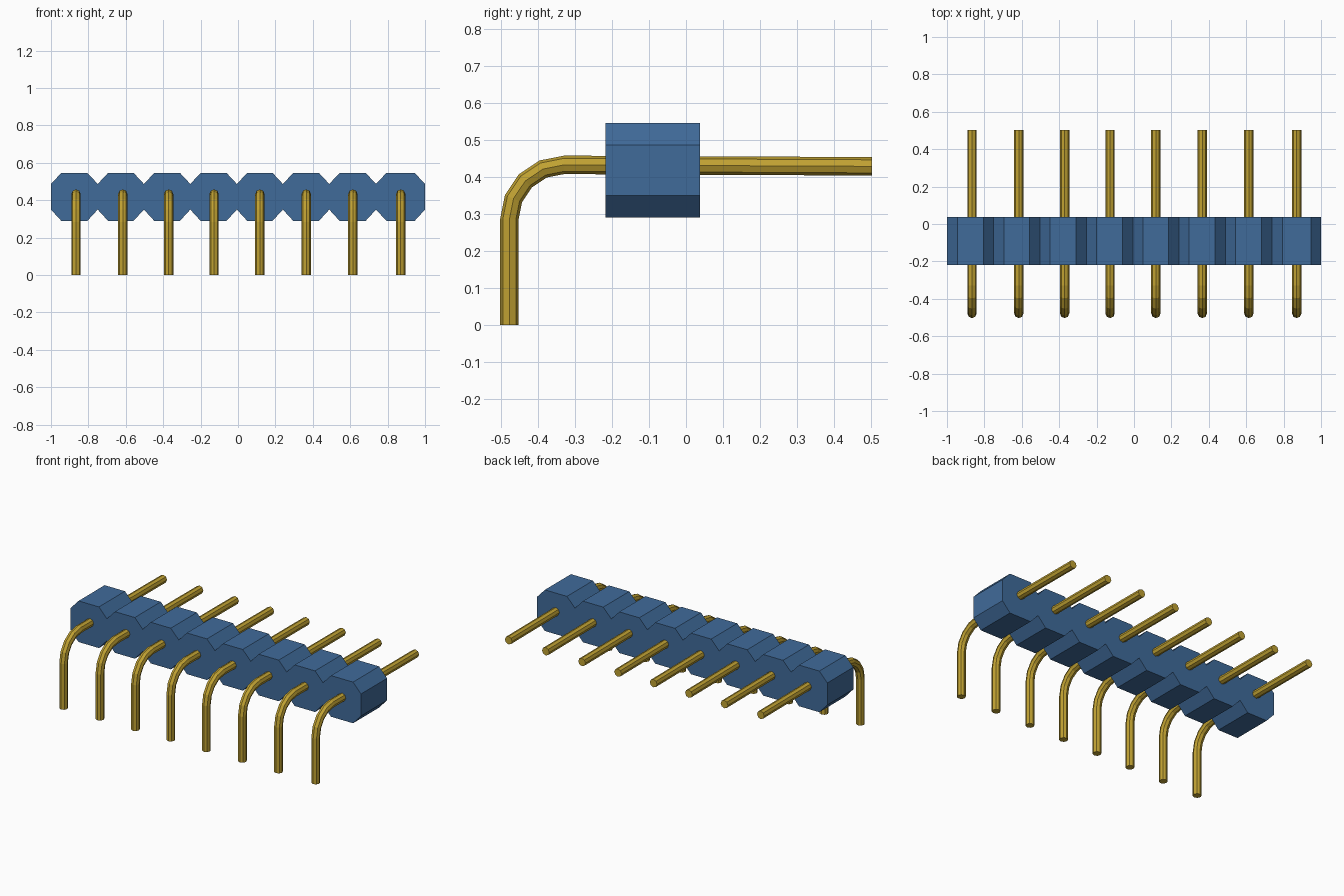
import bpy, bmesh, math
from mathutils import Vector

if "Cube" in bpy.data.objects:
    bpy.data.objects.remove(bpy.data.objects["Cube"], do_unlink=True)


def material(name, color):
    m = bpy.data.materials.new(name)
    m.use_nodes = True
    m.diffuse_color = color
    m.node_tree.nodes["Principled BSDF"].inputs["Base Color"].default_value = color
    return m


def finish(bm, name, mat):
    bmesh.ops.recalc_face_normals(bm, faces=bm.faces)
    mesh = bpy.data.meshes.new(name)
    bm.to_mesh(mesh)
    bm.free()
    mesh.materials.append(mat)
    obj = bpy.data.objects.new(name, mesh)
    bpy.context.collection.objects.link(obj)
    return obj


blue = material("blue plastic", (0.051, 0.147, 0.323, 1))
gold = material("gold metal", (0.53, 0.36, 0.032, 1))

# Housing: chain of eight chamfered cells, extruded front to back
notches = [-1, -0.75, -0.503, -0.255, -0.006, 0.24, 0.488, 0.738, 1]
TOP, UPPER, LOWER, BOTTOM = 0.546, 0.487, 0.35, 0.29
CHAMFER = 0.055
FRONT, BACK = -0.218, 0.038


def edge_line(outer, inner):
    pts = [(notches[0], inner)]
    for a, b in zip(notches, notches[1:]):
        pts += [(a + CHAMFER, outer), (b - CHAMFER, outer), (b, inner)]
    return pts


outline = edge_line(TOP, UPPER) + edge_line(BOTTOM, LOWER)[::-1]
bm = bmesh.new()
face = bm.faces.new([bm.verts.new((x, FRONT, z)) for x, z in outline])
ext = bmesh.ops.extrude_face_region(bm, geom=[face])
bmesh.ops.translate(bm, vec=(0, BACK - FRONT, 0),
                    verts=[g for g in ext["geom"] if isinstance(g, bmesh.types.BMVert)])
finish(bm, "housing", blue)

# Pins: eight-sided rods bent through a right angle
RADIUS, BEND, SIDES, STEPS = 0.025, 0.148, 8, 4
bend_y, bend_z = -0.33, 0.285
path = [(-0.478, 0.0, 0.0)]
for i in range(STEPS + 1):
    a = math.pi / 2 * i / STEPS
    path.append((bend_y - BEND * math.cos(a), bend_z + BEND * math.sin(a), a))
path.append((0.503, 0.429, math.pi / 2))


def pin(name, x):
    bm = bmesh.new()
    rings = []
    for y, z, a in path:
        side = Vector((0, -math.cos(a), math.sin(a)))
        ring = []
        for k in range(SIDES):
            t = 2 * math.pi * k / SIDES
            ring.append(bm.verts.new(Vector((x, y, z))
                                     + RADIUS * (math.cos(t) * side + math.sin(t) * Vector((1, 0, 0)))))
        rings.append(ring)
    for r, s in zip(rings, rings[1:]):
        for k in range(SIDES):
            n = (k + 1) % SIDES
            bm.faces.new((r[k], r[n], s[n], s[k]))
    bm.faces.new(rings[0])
    bm.faces.new(rings[-1])
    finish(bm, name, gold)


for i, x in enumerate([-0.866, -0.616, -0.371, -0.128, 0.117, 0.365, 0.614, 0.87]):
    pin(f"pin_{i + 1}", x)
